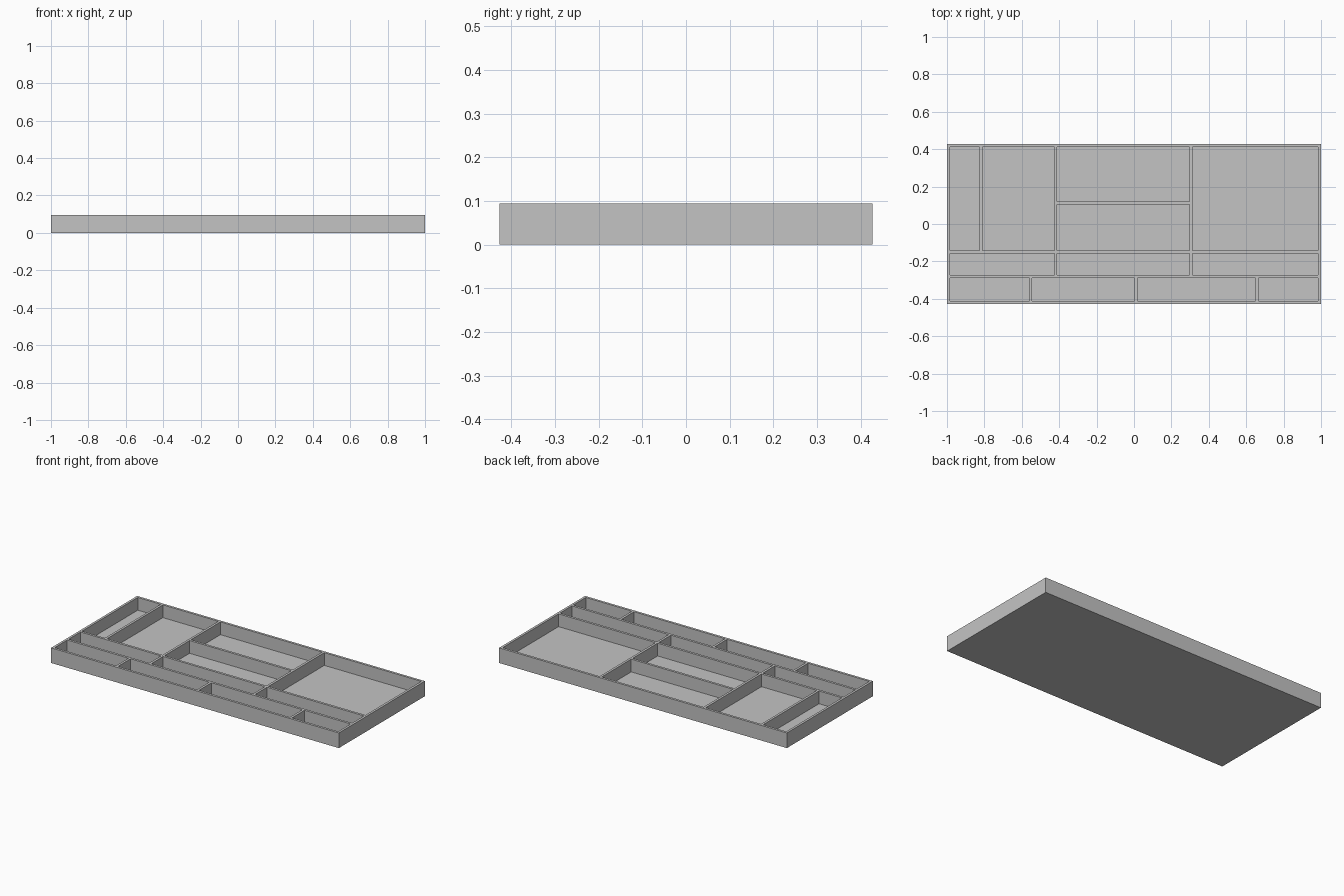
import bpy
import bmesh
from mathutils import Matrix, Vector

if "Cube" in bpy.data.objects:
    bpy.data.objects.remove(bpy.data.objects["Cube"], do_unlink=True)

WIDTH, DEPTH, HEIGHT = 2.0, 0.854, 0.095
WALL, FLOOR = 0.015, 0.015


def add_box(bm, low, high):
    low, high = Vector(low), Vector(high)
    matrix = Matrix.Translation((low + high) / 2) @ Matrix.Diagonal((*(high - low), 1))
    bmesh.ops.create_cube(bm, size=1, matrix=matrix)


def make_object(name, bm):
    mesh = bpy.data.meshes.new(name)
    bm.to_mesh(mesh)
    bm.free()
    obj = bpy.data.objects.new(name, mesh)
    bpy.context.collection.objects.link(obj)
    return obj


# Plain grey material
grey = bpy.data.materials.new("light grey")
grey.use_nodes = True
colour = (0.55, 0.55, 0.55, 1)
grey.diffuse_color = colour
grey.node_tree.nodes["Principled BSDF"].inputs["Base Color"].default_value = colour

# Solid tray block
bm = bmesh.new()
add_box(bm, (-WIDTH / 2, -DEPTH / 2, 0), (WIDTH / 2, DEPTH / 2, HEIGHT))
tray = make_object("organizer_tray", bm)
tray.data.materials.append(grey)

# Compartments: each row has front and back wall centres, then divider centres
left, right = -0.9925, 0.9925
front, back = -0.4195, 0.4195
rows = [
    (front, -0.281, [left, -0.552, 0.01, 0.657, right]),
    (-0.281, -0.149, [left, -0.418, 0.304, right]),
    (-0.149, back, [left, -0.818, -0.418]),
    (-0.149, 0.113, [-0.418, 0.304]),
    (0.113, back, [-0.418, 0.304]),
    (-0.149, back, [0.304, right]),
]
bm = bmesh.new()
h = WALL / 2
for y0, y1, dividers in rows:
    for x0, x1 in zip(dividers, dividers[1:]):
        add_box(bm, (x0 + h, y0 + h, FLOOR), (x1 - h, y1 - h, HEIGHT * 2))
cutter = make_object("compartment_cutter", bm)
cutter.data.materials.append(grey)
cutter.hide_render = True

# Hollow the compartments out of the block
cut = tray.modifiers.new("compartments", "BOOLEAN")
cut.operation = "DIFFERENCE"
cut.solver = "EXACT"
cut.object = cutter
bpy.context.view_layer.objects.active = tray
tray.select_set(True)
bpy.ops.object.modifier_apply(modifier=cut.name)
bpy.data.objects.remove(cutter, do_unlink=True)
